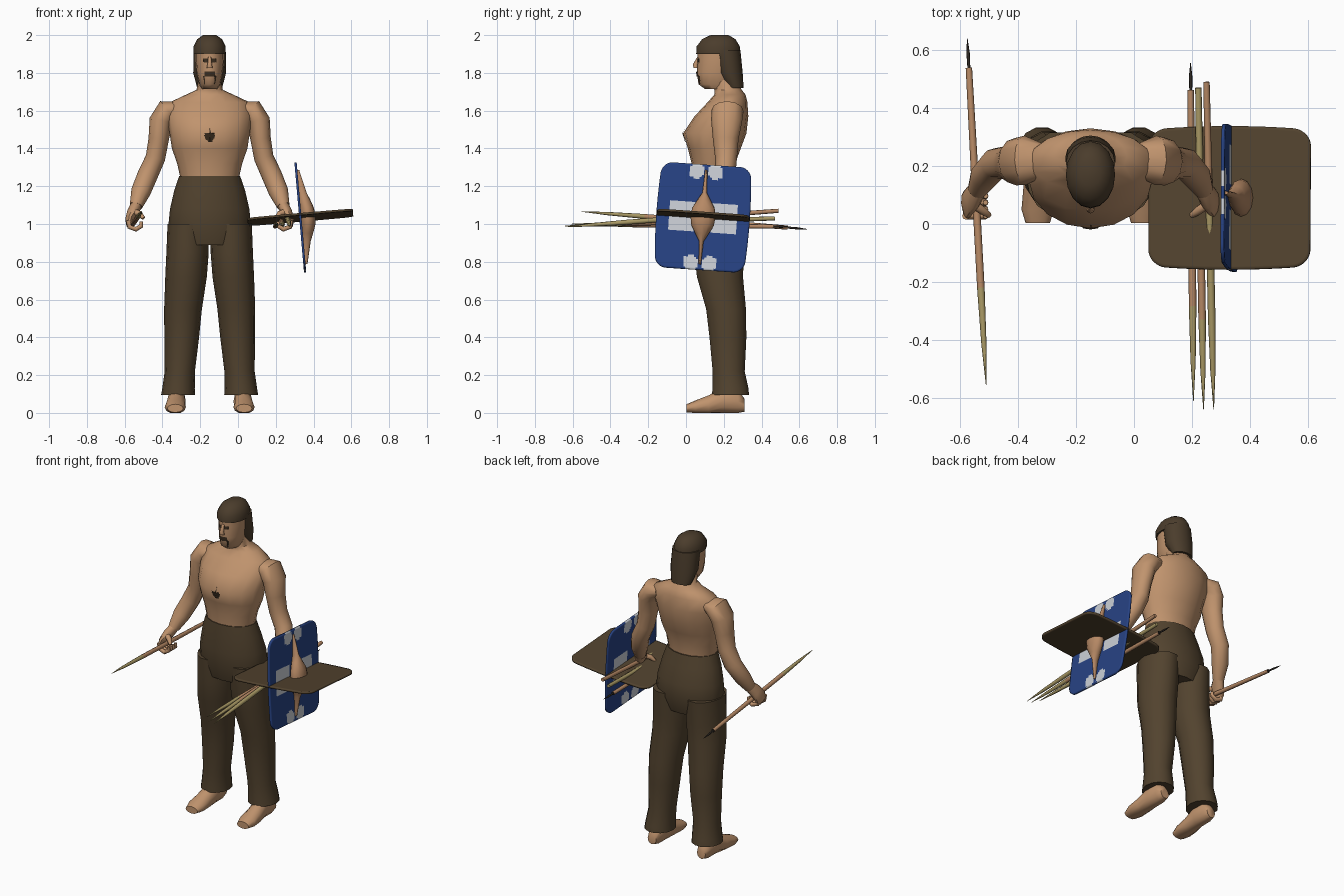
import bpy, bmesh, math
from mathutils import Vector

cube = bpy.data.objects.get("Cube")
if cube:
    bpy.data.objects.remove(cube, do_unlink=True)


def material(name, r, g, b):
    m = bpy.data.materials.new(name)
    m.use_nodes = True
    m.diffuse_color = (r, g, b, 1)
    m.node_tree.nodes["Principled BSDF"].inputs["Base Color"].default_value = (r, g, b, 1)
    return m


skin = material("skin", .53, .295, .155)
cloth = material("brown cloth", .085, .056, .028)
hair_mat = material("dark hair", .07, .046, .025)
mark_mat = material("dark mark", .045, .028, .015)
wood = material("wood", .47, .25, .13)
pale = material("pale wood", .4, .32, .13)
iron = material("iron", .025, .02, .016)
blue = material("blue paint", .02, .055, .23)
white = material("white paint", .6, .63, .68)
plank = material("brown board", .085, .056, .028)

MID = -.15                      # the body's own centre line
X, Y, Z = Vector((1, 0, 0)), Vector((0, 1, 0)), Vector((0, 0, 1))


def finish(name, bm, mats, at, angle=50, mirror=False):
    bmesh.ops.recalc_face_normals(bm, faces=bm.faces[:])
    me = bpy.data.meshes.new(name)
    bm.to_mesh(me)
    bm.free()
    for m in mats:
        me.materials.append(m)
    me.shade_smooth()
    me.set_sharp_from_angle(angle=math.radians(angle))
    ob = bpy.data.objects.new(name, me)
    ob.location = at
    bpy.context.collection.objects.link(ob)
    if mirror:
        ob.modifiers.new("mirror", 'MIRROR').use_mirror_merge = False
    return ob


def sweep(name, rings, mats, sides=14, axis=None, ref=Y, at=(MID, 0, 0),
          mirror=False, floor=None, bands=None):
    """Skin elliptical rings (x, y, z, a, b); without an axis they follow the path."""
    bm = bmesh.new()
    pts = [Vector(r[:3]) for r in rings]
    loops = []
    for i, (p, r) in enumerate(zip(pts, rings)):
        t = axis or (pts[min(i + 1, len(pts) - 1)] - pts[max(i - 1, 0)]).normalized()
        u = ref.cross(t).normalized()
        v = t.cross(u)
        loop = []
        for k in range(sides):
            a = math.tau * k / sides
            q = p + u * r[3] * math.cos(a) + v * r[-1] * math.sin(a)
            if floor is not None:
                q.z = max(q.z, floor)
            loop.append(bm.verts.new(q))
        loops.append(loop)
    for i, (lo, hi) in enumerate(zip(loops, loops[1:])):
        for k in range(sides):
            n = (k + 1) % sides
            f = bm.faces.new((lo[k], lo[n], hi[n], hi[k]))
            f.material_index = bands[i] if bands else 0
    bm.faces.new(loops[0])
    bm.faces.new(loops[-1]).material_index = bands[-1] if bands else 0
    return finish(name, bm, mats, at, mirror=mirror)


def stack(name, rows, mat, sides=16):
    """Upright loft from rows (z, half width, front y, back y)."""
    rings = [(0, (f + b) / 2, z, w, (b - f) / 2) for z, w, f, b in rows]
    return sweep(name, rings, [mat], sides, axis=Z)


def decal(name, target, start, w, h, rule):
    """Thin patch laid on a surface, its outline given by a rule on (x, z)."""
    bm = bmesh.new()
    bmesh.ops.create_grid(bm, x_segments=20, y_segments=20, size=1)
    for v in bm.verts:
        v.co = Vector((v.co.x * w, 0, v.co.y * h))
    cut = []
    for f in bm.faces:
        c = f.calc_center_median()
        if not rule(c.x / w, c.z / h):
            cut.append(f)
    bmesh.ops.delete(bm, geom=cut, context='FACES')
    ob = finish(name, bm, [mark_mat], (MID, start[0], start[1]))
    s = ob.modifiers.new("wrap", 'SHRINKWRAP')
    s.target = target
    s.wrap_method = 'NEAREST_SURFACEPOINT'
    s.wrap_mode = 'ABOVE_SURFACE'
    s.offset = .004


# Torso and head
torso = stack("torso", [(1.23, .152, .035, .255), (1.32, .172, .03, .26), (1.4, .2, .01, .29),
                        (1.48, .212, -.015, .32), (1.57, .225, .045, .33), (1.645, .21, .115, .325),
                        (1.685, .125, .15, .315), (1.71, .07, .15, .295), (1.77, .056, .13, .27)], skin)
head = stack("head", [(1.715, .04, .1, .23), (1.74, .056, .066, .26), (1.8, .069, .058, .27),
                      (1.87, .075, .062, .28), (1.93, .075, .06, .27)], skin)
sweep("nose", [(0, .066, 1.885, .008, .006), (0, .05, 1.845, .012, .014),
               (0, .052, 1.825, .016, .012)], [skin], 8, axis=Z)
stack("hair_top", [(1.9, .085, .054, .285), (1.94, .085, .056, .285),
                   (1.978, .066, .085, .262), (2.0, .035, .13, .225)], hair_mat)
stack("hair_back", [(1.72, .066, .215, .305), (1.8, .087, .16, .3), (1.92, .085, .13, .288)], hair_mat)
decal("eyebrows", head, (.05, 1.866), .058, .009, lambda x, z: abs(x) > .12)
decal("moustache", head, (.05, 1.772), .06, .036,
      lambda x, z: (z > .25 and abs(x) < .9 - .4 * z) or (abs(x) > .5 and z <= .25))
decal("chest_mark", torso, (-.03, 1.475), .032, .05,
      lambda x, z: x * x + (z + .3) ** 2 / .45 < .95 or abs(x - .1) < .3 - .25 * z)

# Trousers and feet
stack("trouser_seat", [(.89, .19, .045, .295), (.98, .22, .02, .322), (1.08, .21, .018, .315),
                       (1.18, .187, .022, .285), (1.255, .161, .028, .264)], cloth)
sweep("trouser_legs", [(.115, .175, 1.0, .108, .145), (.117, .175, .85, .112, .135),
                       (.125, .18, .72, .11, .125), (.141, .212, .55, .1, .108),
                       (.148, .222, .4, .092, .1), (.158, .226, .22, .08, .087),
                       (.165, .235, .13, .086, .098), (.167, .236, .095, .09, .1)],
      [cloth], 14, axis=Z, mirror=True)
sweep("feet", [(.175, .31, .04, .03, .034), (.175, .275, .06, .045, .065), (.175, .2, .065, .048, .07),
               (.18, .12, .04, .052, .053), (.182, .05, .03, .056, .036), (.182, .003, .024, .042, .022)],
      [skin], 12, axis=Y, ref=Z, mirror=True, floor=0)

# Arms and gripping hands
sweep("arms", [(.17, .22, 1.61, .04, .06), (.225, .22, 1.6, .062, .085), (.258, .215, 1.545, .062, .082),
               (.27, .21, 1.45, .054, .068), (.287, .212, 1.35, .052, .058), (.328, .208, 1.26, .054, .054),
               (.365, .165, 1.17, .052, .048), (.39, .12, 1.095, .034, .036)],
      [skin], 12, mirror=True)
sweep("palms", [(.388, .125, 1.1, .03, .034), (.408, .09, 1.06, .03, .045),
                (.425, .07, 1.025, .022, .05), (.428, .06, .995, .014, .046)],
      [skin], 10, mirror=True)
for i in range(4):
    y = .028 + .023 * i
    sweep("fingers", [(.43, y, 1.02, .013), (.425, y, .985, .013), (.39, y, .972, .013),
                      (.362, y, .99, .012), (.362, y, 1.012, .009)], [skin], 8, mirror=True)
sweep("thumbs", [(.405, .07, 1.065, .018), (.37, .045, 1.055, .015), (.35, .03, 1.03, .01)],
      [skin], 8, mirror=True)


def javelin(name, tip, tail, spike, shaft):
    """Tapered point, straight shaft and an optional thin iron spike at the tail."""
    a, b = Vector(tip), Vector(tail)
    stops = [(0, .001), (.12, .009), (.28, .013), (.6, .013), (1 - spike, .011)]
    bands = [1, 1] + shaft
    if spike:
        stops += [(1 - spike, .005), (1 - spike / 2, .006), (1, .001)]
        bands += [2, 2, 2]
    rings = [(*a.lerp(b, t), r) for t, r in stops]
    sweep(name, rings, [wood, pale, iron], 8, axis=(b - a).normalized(), ref=Z,
          at=(0, 0, 0), bands=bands)


javelin("spear", (-.51, -.555, 1.066), (-.575, .64, .973), .085, [0, 0])
javelin("javelin_inner", (.205, -.61, 1.0), (.195, .555, .985), .08, [0, 0])
javelin("javelin_middle", (.24, -.64, .99), (.222, .47, 1.03), 0, [0, 1])
javelin("javelin_outer", (.275, -.64, .985), (.25, .49, 1.07), 0, [1, 0])

# Shield boards: an upright painted one and a plain one crossing it flat
CENTRE = (.33, .09, 1.035)
TILT = (math.radians(-4), math.radians(-5), 0)


def paint(y, z):
    y, z = abs(y), abs(z)
    bar = .05 < y < .178 and z < .08
    blob = math.hypot(y - .05, z - .242) < .04
    return 1 if bar or blob else 0


def board(name, mats, flat):
    bm = bmesh.new()
    bmesh.ops.create_grid(bm, x_segments=44, y_segments=50, size=1)
    hy, hz, r = .248, .28, .06
    for v in bm.verts:
        p, q = v.co.x * hy, v.co.y * hz
        dy, dz = (abs(p) - hy + r) / r, (abs(q) - hz + r) / r
        if dy > 0 and dz > 0:       # round the corners
            k = max(dy, dz) / math.hypot(dy, dz)
            p = math.copysign(hy - r + r * dy * k, p)
            q = math.copysign(hz - r + r * dz * k, q)
        p *= 1 - .05 * (q / hz) ** 2
        v.co = Vector((q, p, 0)) if flat else Vector((0, p, q))
    for f in bm.faces:
        c = f.calc_center_median()
        f.material_index = 0 if flat else paint(c.y, c.z)
    ob = finish(name, bm, mats, CENTRE)
    ob.rotation_euler = TILT
    s = ob.modifiers.new("thickness", 'SOLIDIFY')
    s.thickness = .012
    s.offset = 0


board("painted_shield", [blue, white], False)
board("flat_shield", [plank], True)

# Wooden spine swelling into the boss on the outer face
rows = [(.25, .006, .008), (.13, .012, .022), (.09, .035, .03), (.045, .06, .038), (0, .066, .041)]
rows += [(-z, a, b) for z, a, b in rows[-2::-1]]
spine = sweep("shield_boss", [(b, 0, z, b, a) for z, a, b in rows], [wood], 12, axis=Z, at=CENTRE)
spine.rotation_euler = TILT
